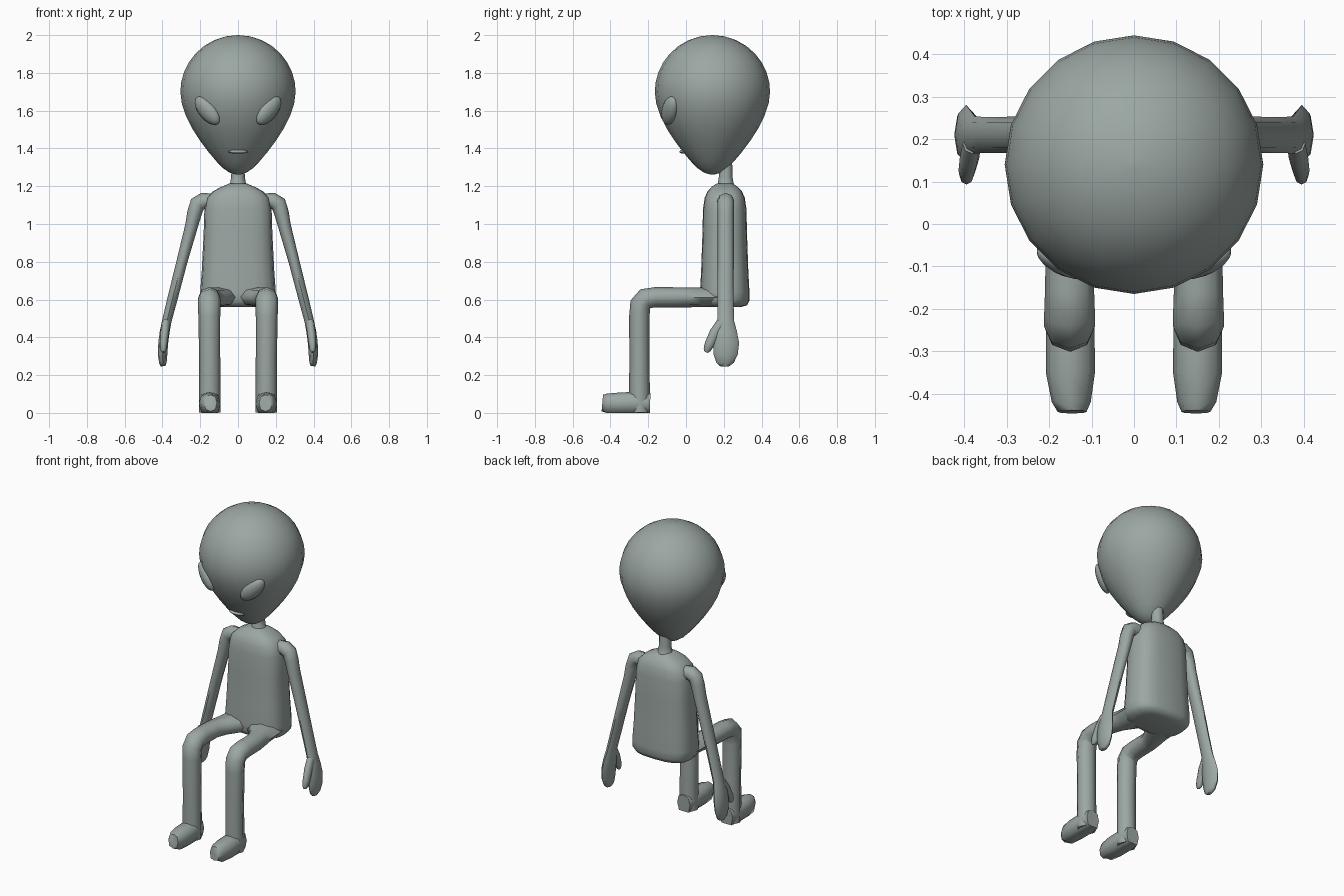
import bpy, bmesh, math
from mathutils import Vector, Matrix

skin = bpy.data.materials.new("grey_green_skin")
skin.diffuse_color = (0.33, 0.385, 0.365, 1)

X, Y = Vector((1, 0, 0)), Vector((0, 1, 0))


def finish(name, bm, mirror, angle):
    bmesh.ops.recalc_face_normals(bm, faces=bm.faces)
    mesh = bpy.data.meshes.new(name)
    bm.to_mesh(mesh)
    bm.free()
    mesh.materials.append(skin)
    mesh.polygons.foreach_set("use_smooth", [True] * len(mesh.polygons))
    mesh.set_sharp_from_angle(angle=math.radians(angle))
    ob = bpy.data.objects.new(name, mesh)
    bpy.context.collection.objects.link(ob)
    if mirror:
        ob.modifiers.new("mirror", 'MIRROR').use_clip = False
    return ob


def loft(name, rings, side, n=8, power=2.0, mirror=False, angle=60):
    """Skin rings (x, y, z, half width along side, half depth) along a path."""
    bm = bmesh.new()
    pts = [Vector(r[:3]) for r in rings]
    loops = []
    for i, r in enumerate(rings):
        a = (pts[i] - pts[max(i - 1, 0)]).normalized()
        b = (pts[min(i + 1, len(pts) - 1)] - pts[i]).normalized()
        depth = (a + b).cross(side).normalized()
        loop = []
        for k in range(n):
            t = 2 * math.pi * k / n
            c, s = math.cos(t), math.sin(t)
            u = math.copysign(abs(c) ** (2 / power), c) * r[3]
            v = math.copysign(abs(s) ** (2 / power), s) * r[4]
            loop.append(bm.verts.new(pts[i] + side * u + depth * v))
        loops.append(loop)
    for p, q in zip(loops, loops[1:]):
        for k in range(n):
            bm.faces.new((p[k], p[(k + 1) % n], q[(k + 1) % n], q[k]))
    bm.faces.new(loops[0])
    bm.faces.new(loops[-1])
    return finish(name, bm, mirror, angle)


def ellipsoid(name, matrix, mirror=False):
    bm = bmesh.new()
    bmesh.ops.create_uvsphere(bm, u_segments=16, v_segments=10, radius=1, matrix=matrix)
    return finish(name, bm, mirror, 60)


# Head: round dome above, tapering to a narrow chin
dome = [(1.70 + 0.30 * math.sin(a), 0.305 * math.cos(a))
        for a in (math.radians(d) for d in (89, 78, 66, 54, 42, 31, 20, 10))]
jaw = [(1.70, .305), (1.64, .298), (1.57, .275), (1.50, .239), (1.44, .200),
       (1.38, .155), (1.33, .113), (1.295, .078), (1.272, .045), (1.262, .012)]
loft("head", [(0, .14, z, r, r) for z, r in dome + jaw], X, n=20, angle=80)

# Eyes: slanted almonds lying on the face
normal = Vector((.56, -.79, -.24)).normalized()
slant = Vector((.13, .033, .14))
slant = (slant - normal * slant.dot(normal)).normalized()
across = slant.cross(normal)
eye = Matrix((normal * .034, across * .05, slant * .092)).transposed().to_4x4()
eye.translation = (.163, -.086, 1.60)
ellipsoid("eye", eye, mirror=True)

# Mouth: thin lips
ellipsoid("mouth", Matrix.Translation((0, -.010, 1.383)) @ Matrix.Diagonal((.052, .025, .011, 1)))

# Neck and torso
loft("neck", [(0, .21, z, r, r) for z, r in
              ((1.36, .034), (1.25, .036), (1.215, .042), (1.17, .07))], X, n=12)
loft("torso", [(0, .205, z, w, d) for z, w, d in
               ((1.215, .045, .040), (1.198, .085, .068), (1.175, .13, .09),
                (1.14, .165, .106), (1.08, .178, .115), (.95, .182, .118),
                (.75, .192, .125), (.64, .200, .131), (.595, .198, .131),
                (.57, .18, .118), (.56, .13, .085))], X, n=20, power=2.8)

# Arms hanging outward, ending in mitten hands
loft("arm", [(.12, .21, 1.115, .045, .045), (.185, .21, 1.122, .045, .044),
             (.215, .21, 1.105, .044, .043), (.23, .21, 1.06, .043, .039),
             (.246, .21, .99, .043, .034), (.297, .21, .80, .043, .029),
             (.348, .21, .60, .042, .027), (.376, .21, .49, .044, .025),
             (.388, .21, .43, .060, .026), (.396, .212, .37, .069, .026),
             (.399, .210, .31, .064, .025), (.398, .207, .265, .046, .020),
             (.397, .205, .247, .024, .012)], Y, mirror=True)
loft("thumb", [(.382, .19, .48, .022, .028), (.388, .155, .425, .023, .030),
               (.394, .125, .365, .020, .026), (.395, .112, .335, .016, .020),
               (.395, .107, .321, .008, .010)], X, mirror=True)

# Legs: thigh forward, bent knee, shin down to the heel
loft("leg", [(.10, .18, .612, .095, .050), (.105, .08, .612, .095, .052),
             (.135, .01, .612, .068, .053), (.150, -.05, .612, .058, .053),
             (.152, -.16, .612, .058, .054), (.152, -.215, .605, .060, .056),
             (.152, -.242, .573, .060, .056), (.152, -.247, .51, .058, .054),
             (.150, -.247, .30, .056, .053), (.150, -.246, .10, .057, .055),
             (.150, -.246, .002, .057, .055)], X, mirror=True)

# Feet: flat soles with tapered toes
foot = loft("foot", [(.150, -.190, .050, .045, .055), (.150, -.25, .052, .057, .060),
                     (.150, -.35, .050, .058, .058), (.148, -.42, .050, .046, .052),
                     (.146, -.443, .052, .034, .044)], X, power=2.5, mirror=True)
for v in foot.data.vertices:
    v.co.z = max(v.co.z, 0) if v.co.z > .02 or v.co.y < -.43 else 0
